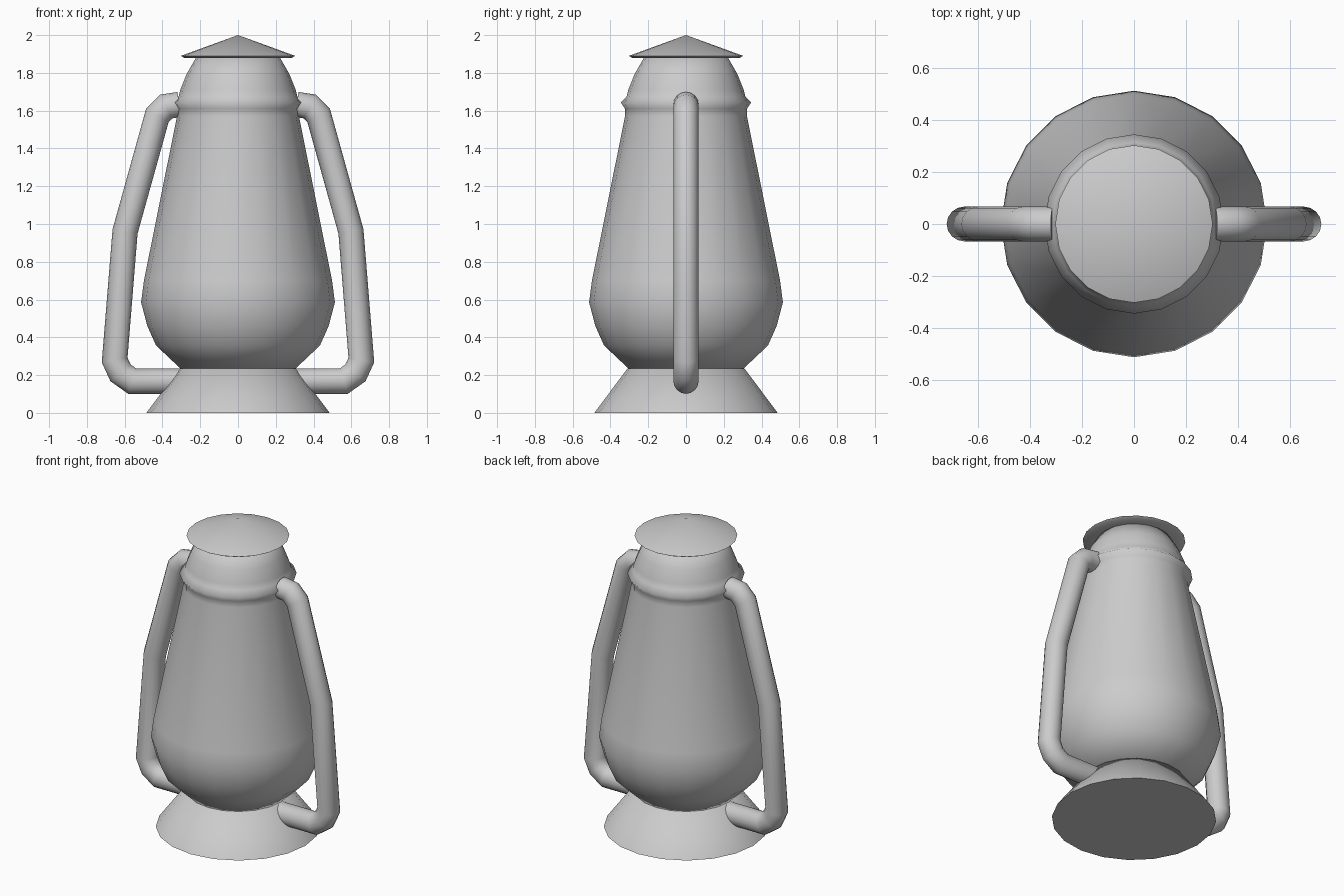
import bpy, bmesh, math
from mathutils import Vector

old = bpy.data.objects.get("Cube")
if old:
    bpy.data.objects.remove(old, do_unlink=True)

grey = bpy.data.materials.new("plain grey")
grey.use_nodes = True
grey.diffuse_color = (0.6, 0.6, 0.6, 1)
grey.node_tree.nodes["Principled BSDF"].inputs["Base Color"].default_value = (0.6, 0.6, 0.6, 1)


def finish(name, bm, sharp):
    """Turn a bmesh into a smooth-shaded grey object."""
    bmesh.ops.remove_doubles(bm, verts=bm.verts, dist=0.0005)
    bmesh.ops.recalc_face_normals(bm, faces=bm.faces)
    mesh = bpy.data.meshes.new(name)
    bm.to_mesh(mesh)
    bm.free()
    mesh.materials.append(grey)
    obj = bpy.data.objects.new(name, mesh)
    bpy.context.collection.objects.link(obj)
    bpy.ops.object.select_all(action='DESELECT')
    obj.select_set(True)
    bpy.context.view_layer.objects.active = obj
    bpy.ops.object.shade_smooth_by_angle(angle=math.radians(sharp))
    return obj


def skin(bm, rings, closed_ends):
    """Bridge successive rings of points, optionally capping both ends."""
    loops = [[bm.verts.new(p) for p in ring] for ring in rings]
    n = len(loops[0])
    for a, b in zip(loops, loops[1:]):
        for i in range(n):
            j = (i + 1) % n
            bm.faces.new((a[i], a[j], b[j], b[i]))
    if closed_ends:
        bm.faces.new(loops[0])
        bm.faces.new(loops[-1])


def lathe(name, profile, sharp=80, sides=20):
    """Revolve a (radius, height) profile about the vertical axis."""
    bm = bmesh.new()
    turns = [math.tau * i / sides for i in range(sides)]
    skin(bm, [[(r * math.cos(t), r * math.sin(t), z) for t in turns]
              for r, z in profile], True)
    return finish(name, bm, sharp)


def tube(name, path, radius, sides=16):
    """Sweep a circle along an x-z path with mitred corners."""
    pts = [Vector((x, 0, z)) for x, z in path]
    side = Vector((0, 1, 0))
    rings = []
    for i, p in enumerate(pts):
        before = (p - pts[i - 1]).normalized() if i else (pts[1] - p).normalized()
        after = (pts[i + 1] - p).normalized() if i + 1 < len(pts) else before
        out = (before + after).normalized().cross(side)
        stretch = 1 / math.cos(before.angle(after) / 2)
        rings.append([p + radius * (side * math.cos(t) + out * stretch * math.sin(t))
                      for t in (math.tau * k / sides for k in range(sides))])
    bm = bmesh.new()
    skin(bm, rings, True)
    return finish(name, bm, 50)


# Flared foot
lathe("base", [(0.485, 0), (0.31, 0.235)])

# Bulbous body, collar ridge and shoulder
lathe("body", [(0.305, 0.235), (0.434, 0.357), (0.48, 0.46), (0.513, 0.585),
               (0.498, 0.70), (0.323, 1.57), (0.323, 1.61), (0.345, 1.643),
               (0.314, 1.675), (0.306, 1.71), (0.274, 1.79), (0.22, 1.885)])

# Conical lid with a thin rim
lathe("lid", [(0.2, 1.88), (0.285, 1.88), (0.303, 1.89), (0.0001, 2.0)], 60)

# Bent side handles
handle = tube("side_handles", [(0.31, 1.633), (0.38, 1.622), (0.427, 1.575),
                               (0.598, 0.96), (0.653, 0.28), (0.622, 0.212),
                               (0.56, 0.168), (0.3, 0.168)], 0.067)
mirror = handle.modifiers.new("other side", 'MIRROR')
mirror.use_axis = (True, False, False)
